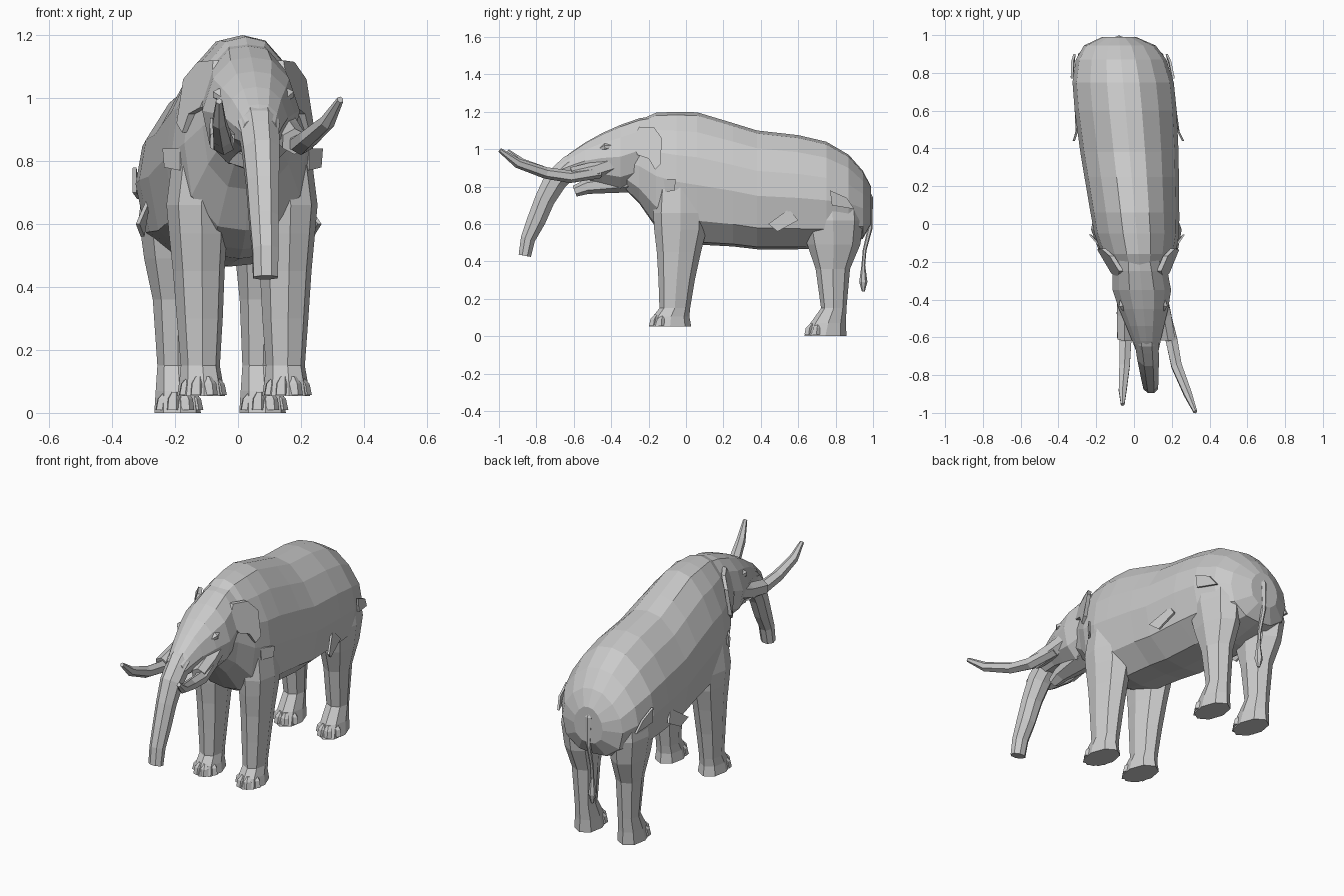
import bpy, bmesh, math
from mathutils import Vector

grey = bpy.data.materials.new("hide_grey")
grey.diffuse_color = (0.6, 0.6, 0.6, 1)


def finish(name, verts, faces, skew=True):
    """Make a flat-shaded mesh; the whole animal stands slightly turned."""
    if skew:
        verts = [(x + 0.01 - 0.09 * y, y, z) for x, y, z in verts]
    me = bpy.data.meshes.new(name)
    me.from_pydata([tuple(v) for v in verts], [], faces)
    bm = bmesh.new()
    bm.from_mesh(me)
    bmesh.ops.recalc_face_normals(bm, faces=bm.faces)
    bm.to_mesh(me)
    bm.free()
    me.materials.append(grey)
    ob = bpy.data.objects.new(name, me)
    bpy.context.collection.objects.link(ob)
    return ob


def loft(name, rings, skew=True):
    """Skin equal-length rings and cap both ends."""
    n = len(rings[0])
    verts = [v for r in rings for v in r]
    faces = [(i * n + j, i * n + (j + 1) % n, (i + 1) * n + (j + 1) % n, (i + 1) * n + j)
             for i in range(len(rings) - 1) for j in range(n)]
    faces += [tuple(range(n)), tuple(range(len(verts) - n, len(verts)))]
    return finish(name, verts, faces, skew)


def tube(name, path, n=6, skew=True):
    """Path of (x, y, z, side radius, other radius), rings square to the path."""
    pts = [Vector(p[:3]) for p in path]
    rings = []
    for i, p in enumerate(path):
        t = (pts[min(i + 1, len(pts) - 1)] - pts[max(i - 1, 0)]).normalized()
        s = Vector((1, 0, 0))
        s = (s - t * s.dot(t)).normalized()
        u = t.cross(s)
        rings.append([pts[i] + s * p[3] * math.cos(a) + u * p[4] * math.sin(a)
                      for a in (math.tau * (k + 0.5) / n for k in range(n))])
    return loft(name, rings, skew)


def sections(name, stations, half):
    """Stations of (y, top, bottom, half width) sharing one half cross-section."""
    outline = half + [(-w, h) for w, h in reversed(half[1:-1])]
    return loft(name, [[(w * hw, y, lo + h * (hi - lo)) for w, h in outline]
                       for y, hi, lo, hw in stations])


# Barrel body, from neck to rump
sections("body", [
    (-0.33, 1.11, 0.79, 0.11), (-0.25, 1.155, 0.71, 0.145), (-0.16, 1.195, 0.58, 0.195),
    (-0.05, 1.2, 0.52, 0.225), (0.06, 1.197, 0.49, 0.235), (0.25, 1.14, 0.48, 0.25),
    (0.38, 1.10, 0.465, 0.26), (0.6, 1.075, 0.465, 0.27), (0.75, 1.04, 0.47, 0.268),
    (0.87, 0.97, 0.5, 0.24), (0.945, 0.885, 0.52, 0.19), (0.99, 0.80, 0.6, 0.09)],
    [(0, 1), (0.32, 0.975), (0.65, 0.85), (0.92, 0.66), (1, 0.45),
     (0.88, 0.18), (0.45, 0.02), (0, 0)])

# Head, narrowing to the trunk root
sections("head", [
    (-0.15, 1.18, 0.88, 0.125), (-0.25, 1.165, 0.82, 0.145), (-0.35, 1.13, 0.79, 0.155),
    (-0.45, 1.085, 0.82, 0.13), (-0.54, 1.035, 0.84, 0.10), (-0.62, 0.98, 0.84, 0.075),
    (-0.67, 0.94, 0.84, 0.06)],
    [(0, 1), (0.42, 0.97), (0.78, 0.8), (1, 0.5), (0.85, 0.18), (0.45, 0), (0, 0)])

# Trunk with a folded collar at its root
tube("trunk", [
    (0, -0.54, 0.94, 0.07, 0.07), (0, -0.62, 0.905, 0.072, 0.068),
    (0, -0.645, 0.885, 0.066, 0.064), (0, -0.70, 0.83, 0.062, 0.068),
    (0, -0.755, 0.73, 0.055, 0.058), (0, -0.80, 0.62, 0.05, 0.054),
    (0, -0.845, 0.52, 0.044, 0.042), (0, -0.862, 0.43, 0.042, 0.036)], 8)

# Lower jaw
tube("lower_jaw", [
    (0, -0.26, 0.84, 0.10, 0.07), (0, -0.41, 0.815, 0.075, 0.05),
    (0, -0.53, 0.80, 0.05, 0.04), (0, -0.595, 0.775, 0.03, 0.03)], 6)

# Tusks, the right one swinging wider because the head is turned
tube("right_tusk", [
    (0.16, -0.46, 0.88, 0.035, 0.035), (0.2, -0.62, 0.853, 0.036, 0.034),
    (0.225, -0.75, 0.873, 0.032, 0.031), (0.285, -0.9, 0.925, 0.024, 0.026),
    (0.325, -0.995, 0.995, 0.011, 0.012)], 6, False)
tube("left_tusk", [
    (-0.06, -0.46, 0.88, 0.035, 0.035), (-0.045, -0.62, 0.853, 0.036, 0.034),
    (-0.05, -0.75, 0.873, 0.032, 0.031), (-0.06, -0.88, 0.925, 0.024, 0.026),
    (-0.06, -0.955, 0.99, 0.011, 0.012)], 6, False)

# Tail with a tuft
tube("tail", [
    (0, 0.95, 0.80, 0.03, 0.02), (0, 0.983, 0.74, 0.022, 0.016),
    (0, 0.985, 0.58, 0.013, 0.013), (0, 0.955, 0.46, 0.01, 0.01),
    (0, 0.948, 0.38, 0.01, 0.01), (0, 0.948, 0.29, 0.022, 0.022),
    (0, 0.948, 0.24, 0.008, 0.008)], 6)


def leg(name, s, stations, n=8):
    """Horizontal oval rings of (x, y, z, half width, half length)."""
    loft(name, [[(s * x + rx * math.sin(a), y - ry * math.cos(a), z)
                 for a in (math.tau * k / n for k in range(n))]
                for x, y, z, rx, ry in stations])


def toes(name, s, x, y, z):
    """Blunt nails round the front of a foot."""
    for i, deg in enumerate((-60, -20, 20, 60)):
        a = math.radians(deg)
        cx, cy = s * x + 0.062 * math.sin(a), y - 0.095 * math.cos(a)
        loft(f"{name}_{i + 1}", [[(cx + r * math.cos(b) - k * math.sin(a),
                                  cy + r * math.sin(b) + k * math.cos(a), z + h)
                                 for b in (math.tau * j / 5 for j in range(5))]
                                for h, r, k in ((0.004, 0.024, 0), (0.04, 0.022, 0.006),
                                                (0.062, 0.012, 0.02))])


def plate(name, outline, thick):
    """Thin slab from an outline, thickened along x."""
    n = len(outline)
    loft(name, [outline, [(x + thick, y, z) for x, y, z in outline]])


for side, s in (("left", -1), ("right", 1)):
    leg(f"{side}_front_leg", s, [
        (0.12, -0.03, 0.86, 0.095, 0.13), (0.142, -0.03, 0.66, 0.098, 0.145),
        (0.14, -0.03, 0.57, 0.092, 0.14), (0.138, -0.038, 0.45, 0.082, 0.118),
        (0.136, -0.05, 0.3, 0.073, 0.097), (0.135, -0.06, 0.15, 0.062, 0.082),
        (0.135, -0.08, 0.105, 0.068, 0.098), (0.135, -0.085, 0.053, 0.076, 0.113)])
    toes(f"{side}_front_toe", s, 0.135, -0.085, 0.053)
    leg(f"{side}_hind_leg", s, [
        (0.13, 0.78, 0.8, 0.10, 0.15), (0.15, 0.785, 0.62, 0.105, 0.165),
        (0.145, 0.79, 0.49, 0.092, 0.142), (0.138, 0.785, 0.36, 0.072, 0.092),
        (0.135, 0.79, 0.15, 0.06, 0.068), (0.135, 0.76, 0.07, 0.068, 0.095),
        (0.135, 0.745, 0.0, 0.074, 0.113)])
    toes(f"{side}_hind_toe", s, 0.135, 0.745, 0.005)

    # Small ear lying against the head
    ear = [(-0.25, 1.12), (-0.17, 1.115), (-0.13, 1.06), (-0.135, 0.92), (-0.165, 0.89),
           (-0.2, 0.95), (-0.26, 0.97), (-0.29, 1.05)]
    plate(f"{side}_ear", [(s * (0.14 + 0.5 * (y + 0.29) - 0.4 * max(0, z - 1.0)), y, z)
                          for y, z in ear], -s * 0.025)

    # Cheek sheath holding the tusk, and eyelid
    tube(f"{side}_tusk_sheath", [
        (s * 0.09, -0.36, 0.93, 0.045, 0.05), (s * 0.105, -0.48, 0.89, 0.045, 0.045),
        (s * 0.115, -0.61, 0.862, 0.044, 0.042)], 6)
    tube(f"{side}_eyelid", [
        (s * 0.11, -0.40, 1.015, 0.012, 0.012), (s * 0.108, -0.43, 1.012, 0.024, 0.02),
        (s * 0.097, -0.46, 1.0, 0.01, 0.01)], 6)

    # Loose skin folds on shoulder, flank and thigh
    plate(f"{side}_shoulder_fold", [
        (s * 0.205, -0.12, 0.84), (s * 0.255, -0.055, 0.84), (s * 0.25, -0.06, 0.78),
        (s * 0.205, -0.11, 0.77)], -s * 0.012)
    plate(f"{side}_flank_fold", [
        (s * 0.25, 0.55, 0.68), (s * 0.27, 0.60, 0.62), (s * 0.275, 0.49, 0.56),
        (s * 0.295, 0.44, 0.60)], -s * 0.012)
    plate(f"{side}_thigh_fold", [
        (s * 0.275, 0.77, 0.78), (s * 0.265, 0.86, 0.74), (s * 0.25, 0.90, 0.68),
        (s * 0.275, 0.78, 0.70)], -s * 0.012)
